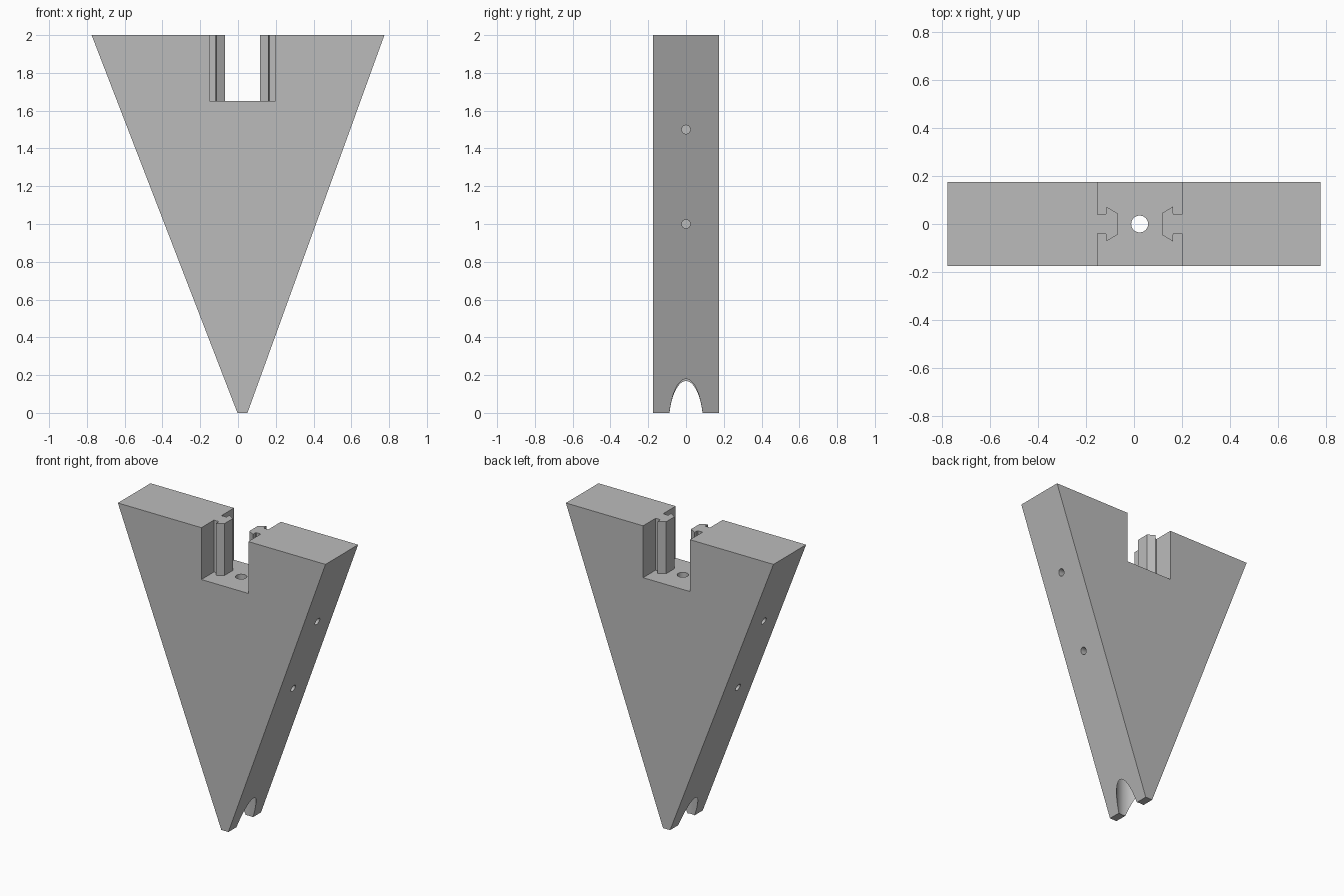
import bpy, bmesh, math
from mathutils import Vector, Matrix

cube = bpy.data.objects.get("Cube")
if cube:
    bpy.data.objects.remove(cube, do_unlink=True)

AXIS = 0.0235      # x of the bore and slot centre
HALF_Y = 0.174
SLOT_Z = 1.65
SLOT_HALF = 0.175

grey = bpy.data.materials.new("plain_grey")
grey.use_nodes = True
grey.diffuse_color = (0.5, 0.5, 0.5, 1)
grey.node_tree.nodes["Principled BSDF"].inputs["Base Color"].default_value = (0.5, 0.5, 0.5, 1)


def finish(bm, name):
    bmesh.ops.recalc_face_normals(bm, faces=bm.faces)
    mesh = bpy.data.meshes.new(name)
    bm.to_mesh(mesh)
    bm.free()
    mesh.materials.append(grey)
    obj = bpy.data.objects.new(name, mesh)
    bpy.context.collection.objects.link(obj)
    return obj


def extrude(name, points, direction):
    bm = bmesh.new()
    face = bm.faces.new([bm.verts.new(p) for p in points])
    result = bmesh.ops.extrude_face_region(bm, geom=[face])
    moved = [v for v in result["geom"] if isinstance(v, bmesh.types.BMVert)]
    bmesh.ops.translate(bm, verts=moved, vec=Vector(direction))
    return finish(bm, name)


def cylinder(name, radius, start, end, sides=48):
    start, end = Vector(start), Vector(end)
    axis = end - start
    turn = axis.to_track_quat('Z', 'Y').to_matrix().to_4x4()
    bm = bmesh.new()
    bmesh.ops.create_cone(bm, cap_ends=True, segments=sides, radius1=radius, radius2=radius,
                          depth=axis.length, matrix=Matrix.Translation((start + end) / 2) @ turn)
    obj = finish(bm, name)
    obj.hide_render = True
    return obj


# Tapered body with the slot in its top
outline = [(-0.003, 0), (0.05, 0), (0.775, 2), (AXIS + SLOT_HALF, 2), (AXIS + SLOT_HALF, SLOT_Z),
           (AXIS - SLOT_HALF, SLOT_Z), (AXIS - SLOT_HALF, 2), (-0.775, 2)]
body = extrude("wedge_body", [(x, -HALF_Y, z) for x, z in outline], (0, 2 * HALF_Y, 0))

# Vertical bore, wide bottom socket and blind side holes
cutters = [cylinder("bore_cutter", 0.035, (AXIS, 0, 0.3), (AXIS, 0, 1.8)),
           cylinder("socket_cutter", 0.0915, (AXIS, 0, -0.1), (AXIS, 0, 0.5), 64)]
for z in (1.0, 1.5):
    for side in (-1, 1):
        surface = AXIS * side + 0.0265 + 0.374 * z
        cutters.append(cylinder("side_hole_cutter", 0.023, (side * (surface - 0.2), 0, z),
                                (side * (surface + 0.1), 0, z), 24))

bpy.context.view_layer.objects.active = body
body.select_set(True)
for cutter in cutters:
    mod = body.modifiers.new("cut", 'BOOLEAN')
    mod.operation = 'DIFFERENCE'
    mod.solver = 'EXACT'
    mod.object = cutter
    bpy.ops.object.modifier_apply(modifier=mod.name)
    bpy.data.objects.remove(cutter, do_unlink=True)
bpy.ops.object.shade_smooth_by_angle(angle=math.radians(25))

# Arrow-shaped rails on both slot walls: distance from the wall, half width
half = [(0, 0.04), (0.033, 0.04), (0.037, 0.045), (0.037, 0.072), (0.082, 0.045)]
section = half + [(d, -w) for d, w in reversed(half)]
for name, side in (("right_rail", -1), ("left_rail", 1)):
    wall = AXIS + side * SLOT_HALF
    extrude(name, [(wall - side * d, w, SLOT_Z) for d, w in section], (0, 0, 2 - SLOT_Z))
